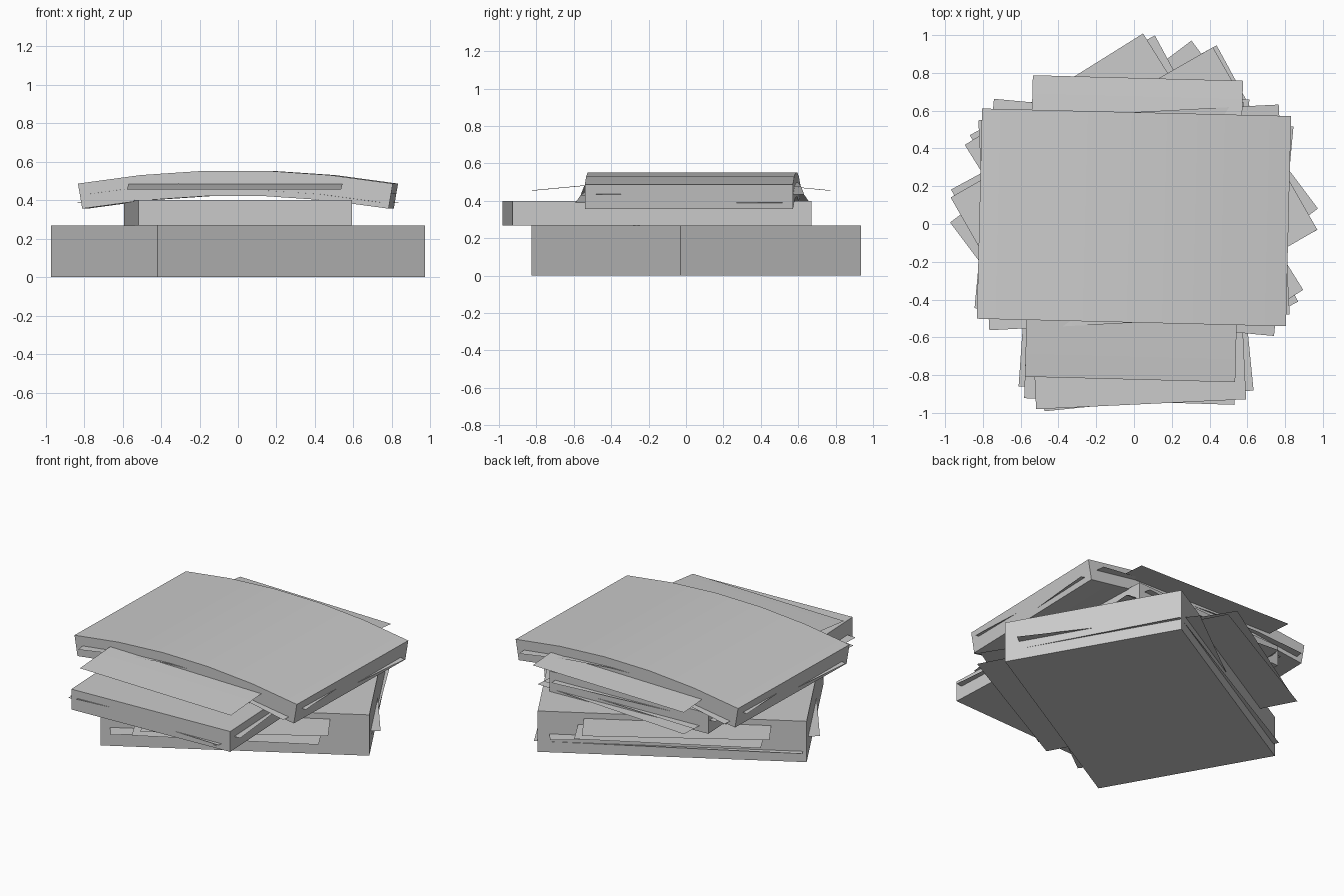
import bpy
import bmesh
from math import radians, sin, cos

LENGTH, WIDTH = 1.6, 1.113

cube = bpy.data.objects.get("Cube")
if cube:
    bpy.data.objects.remove(cube, do_unlink=True)

paper = bpy.data.materials.new("paper_grey")
paper.use_nodes = True
grey = (0.6, 0.6, 0.6, 1.0)
paper.diffuse_color = grey
paper.node_tree.nodes["Principled BSDF"].inputs["Base Color"].default_value = grey


def paper_piece(name, centre, turn, bottom, thickness=0.0, radius=None):
    """A sheet, or a pad if thick, arched along its length when a radius is given."""
    steps = 5 if radius else 1
    bm = bmesh.new()

    def row(t, h):
        x, z = t, bottom + h
        if radius:
            x = (radius + h) * sin(t / radius)
            z = bottom + (radius + h) * cos(t / radius) - radius
        return [bm.verts.new((x, side * WIDTH / 2, z)) for side in (-1, 1)]

    spots = [LENGTH * (i / steps - 0.5) for i in range(steps + 1)]
    low = [row(t, 0) for t in spots]
    if thickness:
        high = [row(t, thickness) for t in spots]
        for i in range(steps):
            a, b, c, d = low[i], low[i + 1], high[i], high[i + 1]
            bm.faces.new((a[0], a[1], b[1], b[0]))
            bm.faces.new((c[0], d[0], d[1], c[1]))
            bm.faces.new((a[0], b[0], d[0], c[0]))
            bm.faces.new((a[1], c[1], d[1], b[1]))
        for end in (0, -1):
            bm.faces.new((low[end][0], low[end][1], high[end][1], high[end][0]))
        bmesh.ops.recalc_face_normals(bm, faces=bm.faces)
    else:
        for a, b in zip(low, low[1:]):
            bm.faces.new((a[0], b[0], b[1], a[1]))

    mesh = bpy.data.meshes.new(name)
    bm.to_mesh(mesh)
    bm.free()
    mesh.materials.append(paper)
    obj = bpy.data.objects.new(name, mesh)
    obj.location = (*centre, 0)
    obj.rotation_euler.z = radians(turn)
    bpy.context.collection.objects.link(obj)
    if radius:
        bpy.ops.object.select_all(action="DESELECT")
        obj.select_set(True)
        bpy.context.view_layer.objects.active = obj
        bpy.ops.object.shade_smooth_by_angle(angle=radians(30))
    return obj


# Three pads of paper, each turned differently; the top one is arched
paper_piece("bottom_pad", (0, 0.055), 29.8, 0, 0.267)
paper_piece("middle_pad", (0, -0.155), 92.7, 0.267, 0.133)
paper_piece("top_pad", (0, 0.035), -1.4, 0.423, 0.132, 4.75)

# Loose sheets sticking out of the bottom pad
paper_piece("bottom_sheet_a", (0, 0.075), 28.5, 0.07)
paper_piece("bottom_sheet_b", (0, 0.045), 37.0, 0.12)
paper_piece("bottom_sheet_c", (0, 0.03), 118.3, 0.19)
paper_piece("bottom_sheet_d", (0, 0.035), 122.0, 0.23)

# Loose sheets sticking out of the middle pad
paper_piece("middle_sheet_a", (0, -0.1), 86.0, 0.285)
paper_piece("middle_sheet_b", (0, -0.14), 88.2, 0.305)
paper_piece("middle_sheet_c", (0, -0.14), 95.7, 0.35)

# Arched loose sheets inside the top pad
paper_piece("top_sheet_a", (0, 0.035), -5.3, 0.455, 0, 4.75)
paper_piece("top_sheet_b", (0, 0.035), 3.0, 0.5, 0, 4.75)
paper_piece("top_sheet_crosswise", (0, -0.025), 88.5, 0.502, 0, 6.8)
